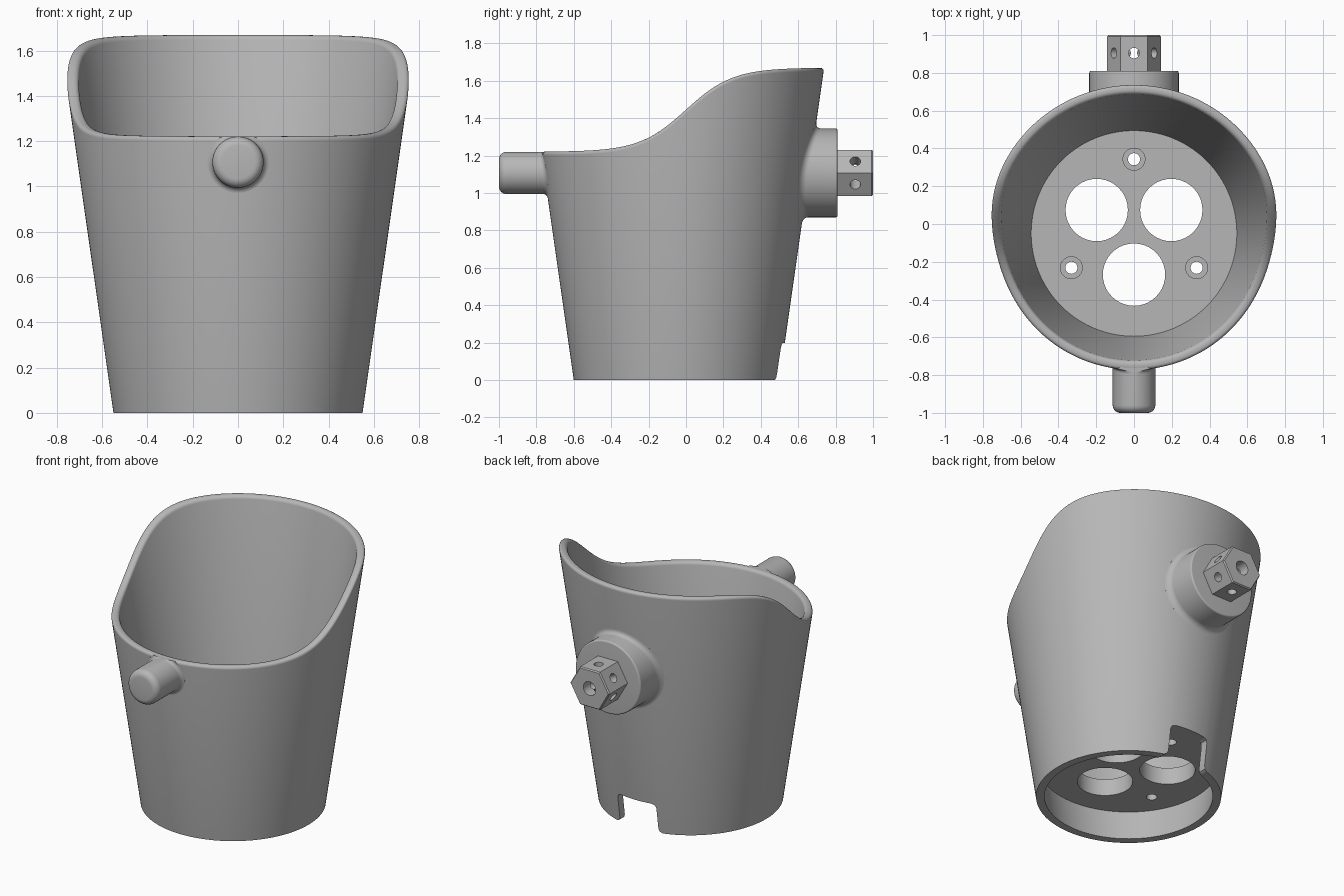
import bpy, bmesh
from math import sin, cos, pi, tanh, sqrt
from mathutils import Vector, Matrix

cube = bpy.data.objects.get("Cube")
if cube:
    bpy.data.objects.remove(cube)

CY = -0.05          # vessel axis offset in y
WALL = 0.05
FLOOR_TOP, FLOOR_LOW = 0.31, 0.2
STUD_Z = 1.107      # height of the peg and rear mount

grey = bpy.data.materials.new("grey plastic")
grey.use_nodes = True
grey.diffuse_color = (0.47, 0.47, 0.47, 1)
grey.node_tree.nodes["Principled BSDF"].inputs["Base Color"].default_value = (0.47, 0.47, 0.47, 1)


def radius(z):
    return 0.55 + 0.143 * z


def rim_height(y):
    return 1.445 + 0.225 * tanh(y / 0.25)


def finish(name, bm):
    bmesh.ops.recalc_face_normals(bm, faces=bm.faces)
    mesh = bpy.data.meshes.new(name)
    bm.to_mesh(mesh)
    bm.free()
    obj = bpy.data.objects.new(name, mesh)
    bpy.context.collection.objects.link(obj)
    mesh.materials.append(grey)
    return obj


def loft(name, rings, cap_start=True, cap_end=True):
    """Skin a list of closed rings of points."""
    bm = bmesh.new()
    rows = [[bm.verts.new(p) for p in ring] for ring in rings]
    n = len(rows[0])
    for a, b in zip(rows, rows[1:]):
        for i in range(n):
            j = (i + 1) % n
            bm.faces.new((a[i], a[j], b[j], b[i]))
    if cap_start:
        bm.faces.new(rows[0])
    if cap_end:
        bm.faces.new(rows[-1])
    return finish(name, bm)


def rod(center, axis, r, length):
    """Cylindrical cutter."""
    bm = bmesh.new()
    turn = Vector(axis).to_track_quat('Z', 'Y').to_matrix().to_4x4()
    bmesh.ops.create_cone(bm, cap_ends=True, segments=40, radius1=r, radius2=r,
                          depth=length, matrix=Matrix.Translation(center) @ turn)
    return finish("cutter", bm)


def activate(obj):
    bpy.ops.object.select_all(action='DESELECT')
    obj.select_set(True)
    bpy.context.view_layer.objects.active = obj


def cut(obj, cutters):
    activate(obj)
    for c in cutters:
        c.hide_render = True
        mod = obj.modifiers.new("cut", 'BOOLEAN')
        mod.operation, mod.solver, mod.object = 'DIFFERENCE', 'EXACT', c
        bpy.ops.object.modifier_apply(modifier=mod.name)
        bpy.data.objects.remove(c)


def smooth(obj):
    activate(obj)
    bpy.ops.object.shade_smooth_by_angle(angle=pi / 6)


# Vessel: tapered wall with a sweeping, rounded rim
N = 160
ANGLES = [2 * pi * i / N for i in range(N)]


def level_ring(inset, z):
    r = radius(z) - inset
    return [(r * cos(a), CY + r * sin(a), z) for a in ANGLES]


def rim_ring(inset, drop):
    pts = []
    for a in ANGLES:
        z = 1.4
        for _ in range(25):
            r = radius(z) - inset
            z = rim_height(CY + r * sin(a)) - drop
        pts.append((r * cos(a), CY + r * sin(a), z))
    return pts


F = 0.02
arc = [(F - F * cos(k * pi / 10), F - F * sin(k * pi / 10)) for k in range(6)]
rim = [rim_ring(d, h) for d, h in arc] + [rim_ring(WALL - d, h) for d, h in reversed(arc)]
vessel = loft("vessel", [level_ring(WALL, FLOOR_LOW), level_ring(WALL, 0), level_ring(0, 0)]
              + rim + [level_ring(WALL, FLOOR_TOP)])

# Floor openings: three large holes, three counterbored screw holes
cutters = []
for k in range(3):
    a = pi / 6 + k * 2 * pi / 3
    cutters.append(rod((0.228 * cos(a), CY + 0.01 + 0.228 * sin(a), 0.26), (0, 0, 1), 0.165, 0.3))
    b = a + pi / 3
    x, y = 0.383 * cos(b), CY + 0.01 + 0.383 * sin(b)
    cutters.append(rod((x, y, 0.26), (0, 0, 1), 0.032, 0.3))
    cutters.append(rod((x, y, FLOOR_TOP + 0.02), (0, 0, 1), 0.058, 0.1))

# Cable notch at the back of the foot
half = [(0.17, -0.02), (0.165, 0), (0.147, 0.01), (0.14, 0.03), (0.14, 0.17), (0.132, 0.19), (0.112, 0.198)]
outline = half + [(-x, z) for x, z in reversed(half)]
cutters.append(loft("cutter", [[(x, y, z) for x, z in outline] for y in (0.36, 0.7)]))
cut(vessel, cutters)
smooth(vessel)


# Round studs blended into the wall
def stud(name, side, r, fillet, end, edge, z_max=9):
    turns = [2 * pi * i / 72 for i in range(72)]

    def wall_ring(rad, off):
        pts = []
        for a in turns:
            x, z = rad * cos(a), min(STUD_Z + rad * sin(a), z_max)
            pts.append((x, CY + side * (sqrt(radius(z) ** 2 - x * x) + off), z))
        return pts

    def flat_ring(rad, y):
        return [(rad * cos(a), side * y, STUD_Z + rad * sin(a)) for a in turns]

    steps = [k * pi / 12 for k in range(7)]
    rings = [wall_ring(r + fillet, -0.02)]
    rings += [wall_ring(r + fillet * (1 - sin(t)), fillet * (1 - cos(t))) for t in steps]
    rings += [flat_ring(r - edge * (1 - cos(t)), end - edge * (1 - sin(t))) for t in steps]
    smooth(loft(name, rings, cap_start=False))


stud("front_peg", -1, 0.113, 0.022, 1.0, 0.04, z_max=1.22)
stud("rear_mount", 1, 0.237, 0.03, 0.81, 0.01)

# Hexagonal fitting with cross holes and an axial socket
hexagon = [k * pi / 3 for k in range(6)]
profile = [(0.143, 0.8), (0.143, 0.992), (0.136, 1.0)]
fitting = loft("hex_fitting", [[(r * cos(a), y, STUD_Z + r * sin(a)) for a in hexagon] for r, y in profile])
drills = [rod((0, 0.905, STUD_Z), (cos(a + pi / 6), 0, sin(a + pi / 6)), 0.028, 0.4) for a in hexagon[:3]]
drills.append(rod((0, 0.95, STUD_Z), (0, 1, 0), 0.045, 0.2))
cut(fitting, drills)
smooth(fitting)
